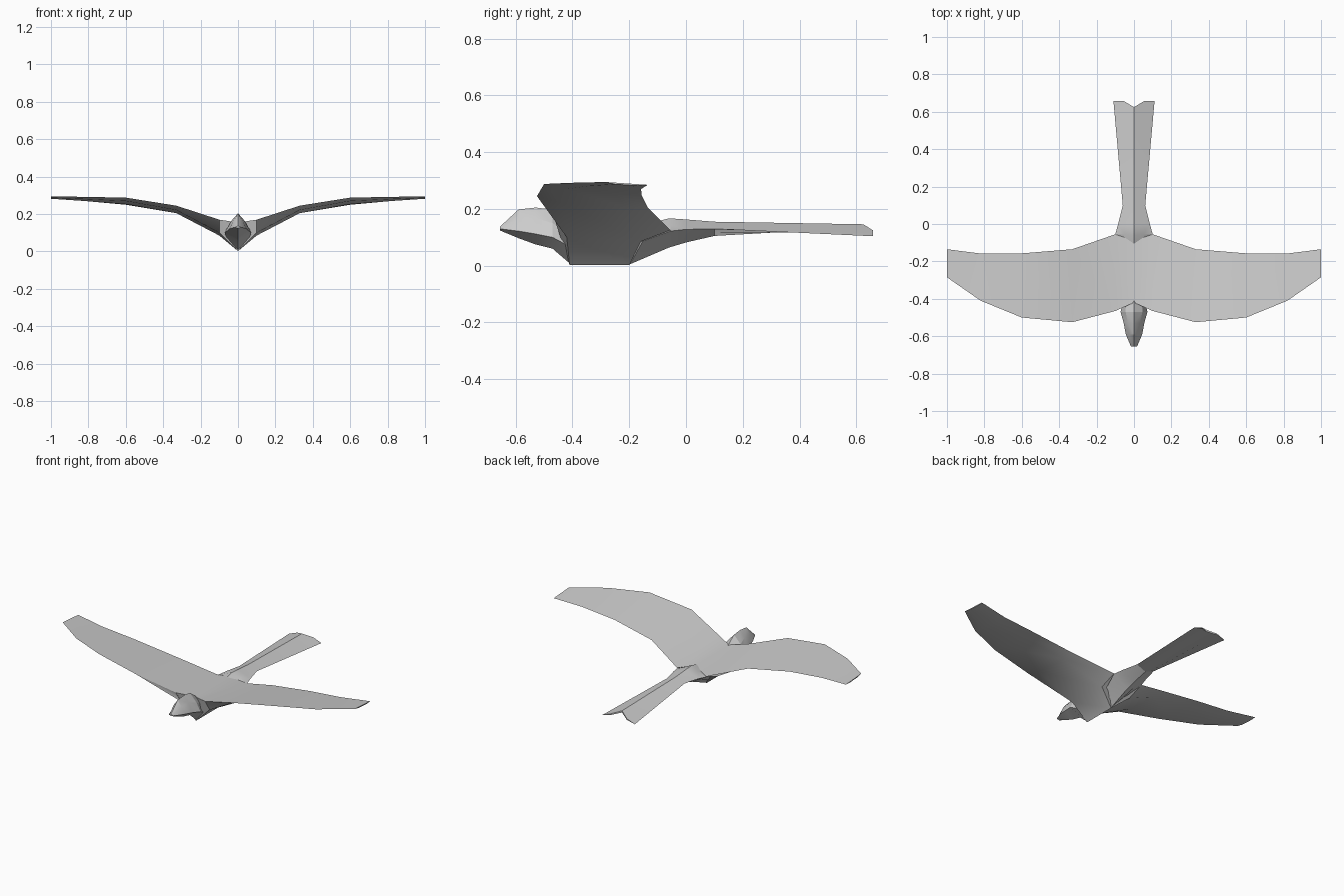
import bpy
import bmesh

if "Cube" in bpy.data.objects:
    bpy.data.objects.remove(bpy.data.objects["Cube"])

grey = bpy.data.materials.new("feather grey")
grey.use_nodes = True
colour = (0.6, 0.6, 0.6, 1)
grey.diffuse_color = colour
grey.node_tree.nodes["Principled BSDF"].inputs["Base Color"].default_value = colour


def half_loft(name, sections, ring, cap_start, cap_end, angle):
    """Skin the right number of strips between sections, then mirror across x."""
    bm = bmesh.new()
    rows = [[bm.verts.new(p) for p in s] for s in sections]
    n = len(rows[0])
    for a, b in zip(rows, rows[1:]):
        for i in range(n if ring else n - 1):
            j = (i + 1) % n
            bm.faces.new((a[i], a[j], b[j], b[i]))
    if cap_start:
        bm.faces.new(rows[0])
    if cap_end:
        bm.faces.new(rows[-1][::-1])
    # Mirror the half and weld the seam
    copy = bmesh.ops.duplicate(bm, geom=bm.verts[:] + bm.edges[:] + bm.faces[:])["geom"]
    for v in copy:
        if isinstance(v, bmesh.types.BMVert):
            v.co.x *= -1
    bmesh.ops.remove_doubles(bm, verts=bm.verts[:], dist=0.0005)
    bmesh.ops.recalc_face_normals(bm, faces=bm.faces[:])
    mesh = bpy.data.meshes.new(name)
    bm.to_mesh(mesh)
    bm.free()
    mesh.materials.append(grey)
    obj = bpy.data.objects.new(name, mesh)
    bpy.context.collection.objects.link(obj)
    bpy.ops.object.select_all(action='DESELECT')
    obj.select_set(True)
    bpy.context.view_layer.objects.active = obj
    bpy.ops.object.shade_smooth_by_angle(angle=angle)


# Wings and breast: x, leading y z, trailing y z, then underside front and rear y z
wing = [
    (0.00, -0.42, 0.155, -0.09, 0.155, -0.41, 0.002, -0.20, 0.002),
    (0.10, -0.465, 0.17, -0.055, 0.125, -0.42, 0.10, -0.16, 0.085),
    (0.33, -0.525, 0.245, -0.135, 0.205, -0.44, 0.222, -0.22, 0.205),
    (0.60, -0.50, 0.288, -0.157, 0.25, -0.42, 0.27, -0.24, 0.253),
    (0.82, -0.41, 0.292, -0.158, 0.27, -0.35, 0.28, -0.22, 0.27),
    (1.00, -0.285, 0.295, -0.135, 0.285, -0.25, 0.287, -0.17, 0.282),
]
half_loft("wings_and_breast",
          [[(x, ly, lz), (x, ty, tz), (x, ry, rz), (x, fy, fz)]
           for x, ly, lz, ty, tz, fy, fz, ry, rz in wing],
          True, False, True, 0.6)

# Rump and tail: ridge y z, edge x y z, keel z
tail = [
    (-0.20, 0.13, 0.06, -0.20, 0.07, 0.004),
    (-0.06, 0.167, 0.10, -0.055, 0.122, 0.064),
    (0.00, 0.163, 0.085, 0.00, 0.128, 0.082),
    (0.10, 0.155, 0.06, 0.10, 0.13, 0.105),
    (0.625, 0.146, 0.11, 0.658, 0.104, 0.135),
]
half_loft("rump_and_tail",
          [[(0, y, z), (w * 0.5, (y + ey) / 2 + (ey - y) / 2, (z + ez) / 2),
            (w, ey, ez), (w * 0.5, ey, (kz + ez) / 2 - 0.002), (0, y, kz)]
           for y, z, w, ey, ez, kz in tail],
          False, True, True, 0.4)

# Head with beak: y, ridge z, brow x z, cheek x z, chin z
head = [
    (-0.655, 0.138, 0.010, 0.133, 0.016, 0.130, 0.124),
    (-0.59, 0.198, 0.025, 0.166, 0.044, 0.122, 0.097),
    (-0.53, 0.205, 0.032, 0.168, 0.055, 0.112, 0.075),
    (-0.47, 0.198, 0.045, 0.150, 0.072, 0.100, 0.060),
    (-0.405, 0.150, 0.050, 0.110, 0.055, 0.065, 0.004),
]
half_loft("head",
          [[(0, y, rz), (bx, y, bz), (cx, y, cz), (0, y, kz)]
           for y, rz, bx, bz, cx, cz, kz in head],
          False, True, True, 0.3)
